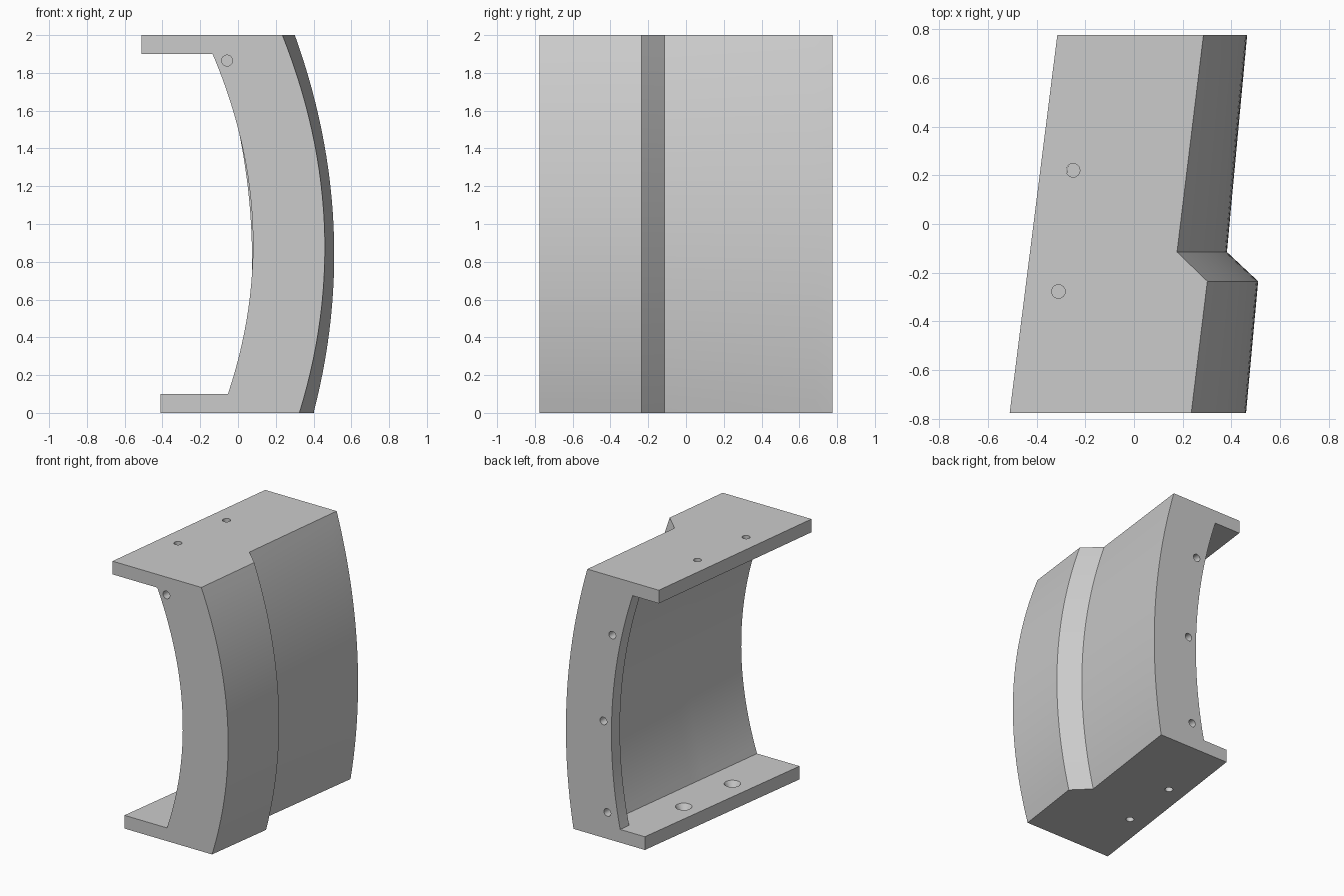
import bpy, bmesh, math
from mathutils import Matrix, Vector

if "Cube" in bpy.data.objects:
    bpy.data.objects.remove(bpy.data.objects["Cube"])

Y0, Y1 = -0.775, 0.775
JOG = 0.139          # sideways step in the outer skin
N = 28               # segments along the curved wall


def wall_x(y, z):
    """Outer skin before the jog: a bowed line that flattens toward the back."""
    f, t = (y - Y0) / (Y1 - Y0), z - 1
    mid, lean, bow = 0.28 + 0.202 * f, 0.045 + 0.013 * f, 0.177 - 0.063 * f
    return mid - lean * t + bow * (1 - t * t)


def inner_x(y, z):
    return wall_x(y, z) - 0.38 - 0.034 * (z - 1) ** 2


def section(y, outer_shift, inner_shift):
    """C-shaped cross-section: outer skin, top flange, inner skin, bottom flange."""
    top_left = -0.51 + 0.126 * (y - Y0)
    low_left = -0.41 + 0.137 * (y - Y0)
    pts = [(wall_x(y, 2 * i / N) - outer_shift, 2 * i / N) for i in range(N + 1)]
    pts += [(top_left, 2), (top_left, 1.9), (inner_x(y, 1.9) - JOG, 1.9)]
    for i in range(N + 1):
        z = 1.9 - 1.8 * i / N
        pts.append((inner_x(y, z) - inner_shift, z))
    pts += [(inner_x(y, 0.1) - JOG, 0.1), (low_left, 0.1), (low_left, 0)]
    return [Vector((x, y, z)) for x, z in pts]


def loft(bm, rings):
    loops = [[bm.verts.new(p) for p in r] for r in rings]
    for a, b in zip(loops, loops[1:]):
        for i in range(len(a)):
            j = (i + 1) % len(a)
            bm.faces.new((a[i], a[j], b[j], b[i]))
    bm.faces.new(loops[0][::-1])
    bm.faces.new(loops[-1])


def finish(bm, name):
    bmesh.ops.remove_doubles(bm, verts=bm.verts, dist=1e-5)
    bmesh.ops.recalc_face_normals(bm, faces=bm.faces)
    me = bpy.data.meshes.new(name)
    bm.to_mesh(me)
    bm.free()
    ob = bpy.data.objects.new(name, me)
    bpy.context.collection.objects.link(ob)
    return ob


# Curved bracket body, with a jogged outer skin and a raised rib at the back
bm = bmesh.new()
loft(bm, [section(Y0, 0, 0), section(-0.235, 0, 0), section(-0.115, JOG, 0),
          section(0.685, JOG, 0), section(0.685, JOG, JOG), section(Y1, JOG, JOG)])
body = finish(bm, "curved_bracket")

# Drill shapes for all the holes
bm = bmesh.new()


def drill(origin, axis, profile):
    rot = Vector((0, 0, 1)).rotation_difference(Vector(axis)).to_matrix().to_4x4()
    m = Matrix.Translation(origin) @ rot
    loft(bm, [[m @ Vector((r * math.cos(k * math.tau / 24), r * math.sin(k * math.tau / 24), h))
               for k in range(24)] for r, h in profile])


# Flange holes, countersunk on the inside
sink = [(0.028, -0.05), (0.028, 0.05), (0.063, 0.11)]
for x, y in ((-0.25, 0.22), (-0.31, -0.277)):
    drill((x, y, 2), (0, 0, -1), sink)
    drill((x + 0.115, y, 0), (0, 0, 1), sink)
# Rib holes at the back and one blind hole at the front
for x, z in ((0.075, 1.555), (0.15, 0.885), (0.117, 0.2)):
    drill((x, Y1, z), (0, -1, 0), [(0.029, -0.05), (0.029, 0.12)])
drill((-0.058, Y0, 1.865), (0, 1, 0), [(0.029, -0.05), (0.029, 0.2)])
cutter = finish(bm, "hole_cutter")
cutter.hide_render = True

mod = body.modifiers.new("holes", 'BOOLEAN')
mod.operation, mod.solver, mod.object = 'DIFFERENCE', 'EXACT', cutter
bpy.context.view_layer.objects.active = body
body.select_set(True)
cutter.select_set(False)
bpy.ops.object.modifier_apply(modifier=mod.name)
bpy.data.objects.remove(cutter)
bpy.ops.object.shade_smooth_by_angle(angle=math.radians(25))
